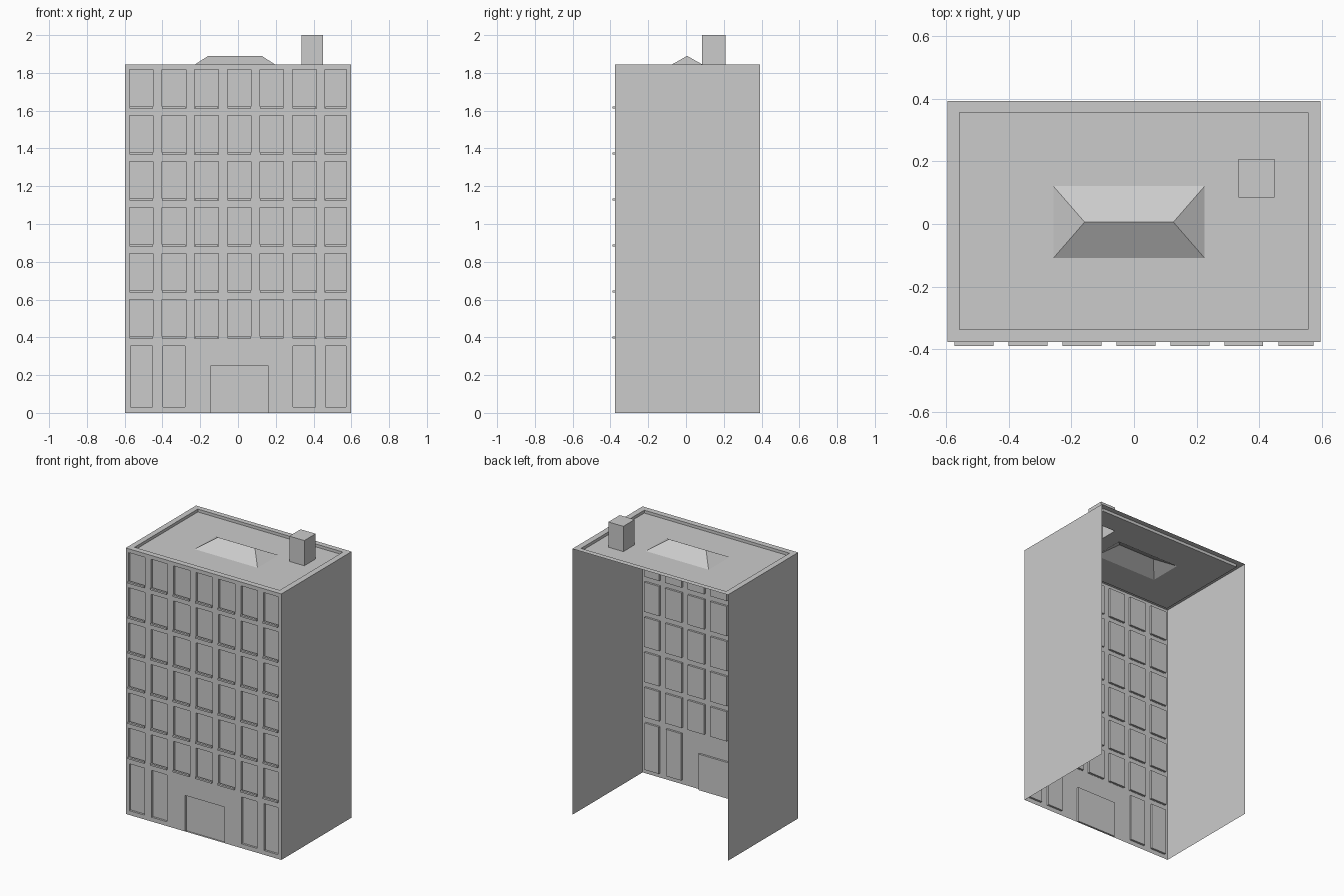
import bpy, bmesh

if "Cube" in bpy.data.objects:
    bpy.data.objects.remove(bpy.data.objects["Cube"])

X, YF, YB, H = 0.597, -0.377, 0.393, 1.845   # shell half width, front, back, height
ROOF = 1.825                                 # sunken roof deck
DEPTH = 0.014                                # recess of windows and door


def make(name, faces):
    """Build an object from a list of faces given as point lists."""
    bm = bmesh.new()
    for f in faces:
        bm.faces.new([bm.verts.new(p) for p in f])
    bmesh.ops.remove_doubles(bm, verts=bm.verts, dist=1e-5)
    me = bpy.data.meshes.new(name)
    bm.to_mesh(me)
    bm.free()
    ob = bpy.data.objects.new(name, me)
    bpy.context.collection.objects.link(ob)
    return ob


def rect(a0, a1, b0, b1):
    return [(a0, b0), (a1, b0), (a1, b1), (a0, b1)]


def sheet(outer, holes, to3d):
    """Flat sheet with rectangular holes, split along the hole edges."""
    us = sorted({v for r in [outer] + holes for v in r[:2]})
    vs = sorted({v for r in [outer] + holes for v in r[2:]})
    faces = []
    for u0, u1 in zip(us, us[1:]):
        for v0, v1 in zip(vs, vs[1:]):
            cu, cv = (u0 + u1) / 2, (v0 + v1) / 2
            if not any(h[0] < cu < h[1] and h[2] < cv < h[3] for h in holes):
                faces.append([to3d(*p) for p in rect(u0, u1, v0, v1)])
    return faces


def ring(lo, hi):
    """Quads joining two loops of equal length."""
    n = len(lo)
    return [[lo[i], lo[(i + 1) % n], hi[(i + 1) % n], hi[i]] for i in range(n)]


def loop(r, z):
    return [(x, y, z) for x, y in rect(*r)]


# Openings in the front wall
windows = []
for row in range(6):
    z0 = 0.395 + row * 0.2435
    for col in range(7):
        x0 = -0.575 + col * 0.1727
        windows.append((x0, min(x0 + 0.126, 0.575), z0, z0 + 0.206))
shop = [(a, b, 0.03, 0.355) for a, b in
        [(-0.57, -0.453), (-0.398, -0.281), (0.292, 0.409), (0.464, 0.572)]]
door = (-0.142, 0.16, 0.0, 0.25)
openings = windows + shop + [door]

# Front wall
make("front_wall", sheet((-X, X, 0, H), openings, lambda x, z: (x, YF, z)))


# Recessed panes with their reveals
def pane(r):
    front = [(x, YF, z) for x, z in rect(*r)]
    back = [(x, YF + DEPTH, z) for x, z in rect(*r)]
    return ring(back, front) + [back]


make("windows", [f for r in windows for f in pane(r)])
make("ground_floor_windows", [f for r in shop for f in pane(r)])
make("entrance", pane(door))

# Window sills
sills = []
for x0, x1, z0, _ in windows:
    r = (x0 + 0.001, x1 - 0.001, -0.390, YF + 0.002)
    lo, hi = loop(r, z0 - 0.002), loop(r, z0 + 0.01)
    sills += ring(lo, hi) + [lo[::-1], hi]
make("window_sills", sills)

# Side walls (the back is open)
for name, x, s in (("left_wall", -X, -1), ("right_wall", X, 1)):
    f = [(x, YF, 0), (x, YB, 0), (x, YB, H), (x, YF, H)]
    make(name, [f[::s]])

# Parapet rim and its inner faces, plus the lip closing the rear edge
inner = (-0.558, 0.556, -0.337, 0.356)
make("parapet", ring(loop((-X, X, YF, YB), H), loop(inner, H))
     + ring(loop(inner, H), loop(inner, ROOF)))

# Roof deck, open under the skylight and the chimney
sky = (-0.258, 0.226, -0.109, 0.121)
chim = (0.335, 0.45, 0.084, 0.208)
make("roof_deck", sheet(inner, [sky, chim], lambda x, y: (x, y, ROOF)))

# Hipped skylight
a, b, c, d = loop(sky, ROOF)
e, f = (-0.158, 0.006, 1.89), (0.126, 0.006, 1.89)
make("skylight", [[a, b, f, e], [b, c, f], [c, d, e, f], [d, a, e]])

# Chimney
lo, hi = loop(chim, ROOF), loop(chim, 2.0)
make("chimney", ring(lo, hi) + [hi])
